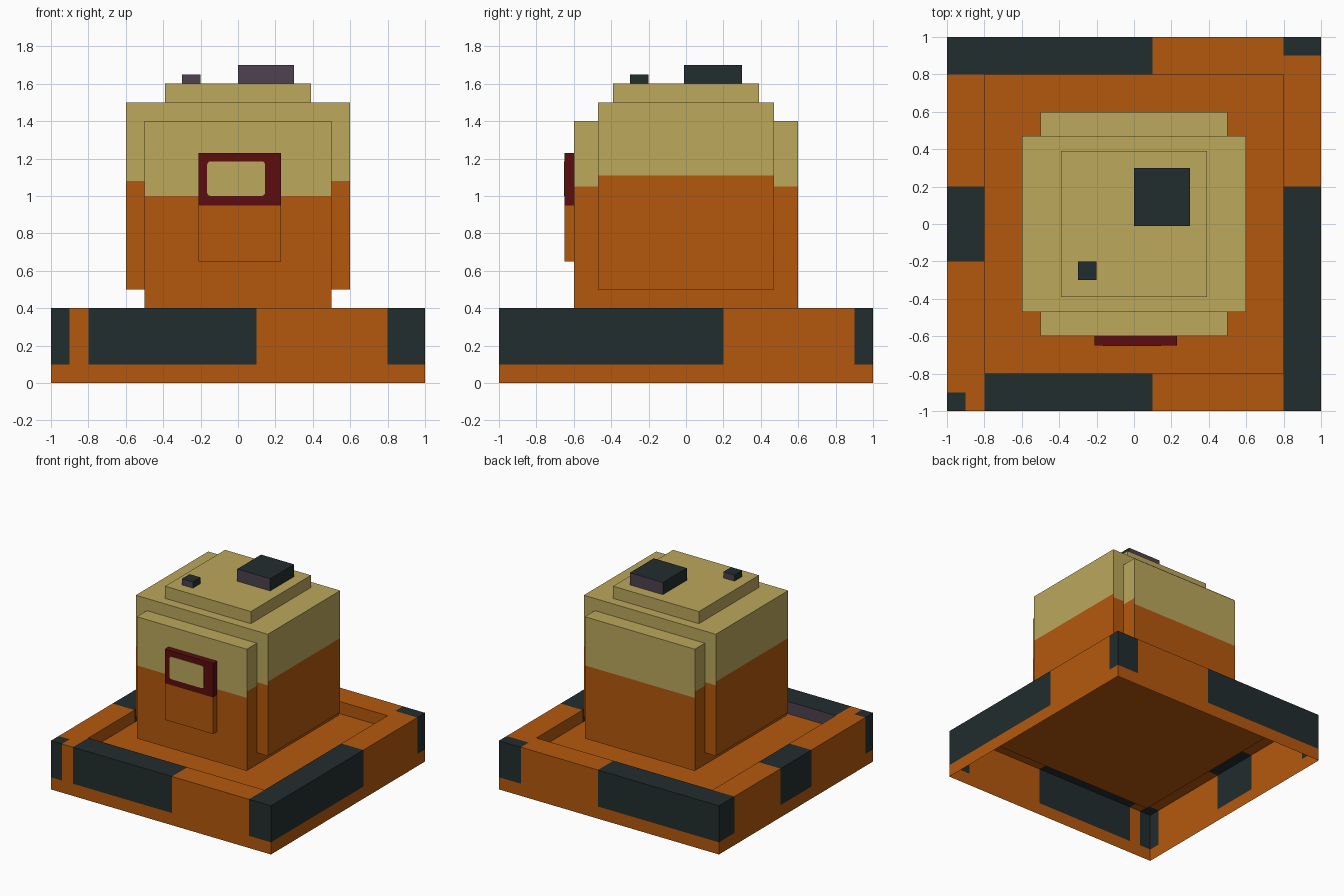
import bpy, bmesh, math
from mathutils import Vector

if "Cube" in bpy.data.objects:
    bpy.data.objects.remove(bpy.data.objects["Cube"])


def material(name, rgb):
    m = bpy.data.materials.new(name)
    m.diffuse_color = (*rgb, 1)
    m.use_nodes = True
    m.node_tree.nodes["Principled BSDF"].inputs["Base Color"].default_value = m.diffuse_color
    return m


ORANGE, KHAKI, DARK, PURPLE, RED = range(5)
MATS = [material("orange", (0.462, 0.098, 0.004)),
        material("khaki", (0.503, 0.392, 0.107)),
        material("charcoal", (0.016, 0.026, 0.027)),
        material("dull_purple", (0.076, 0.054, 0.080)),
        material("dark_red", (0.107, 0.004, 0.005))]


def cut(bm, axis, value):
    """Split every face along one axis-aligned plane."""
    co, no = Vector((0, 0, 0)), Vector((0, 0, 0))
    co[axis], no[axis] = value, 1
    bmesh.ops.bisect_plane(bm, geom=bm.verts[:] + bm.edges[:] + bm.faces[:],
                           plane_co=co, plane_no=no, dist=1e-5)


def finish(name, bm, rule):
    """Colour the faces by rule(centre, normal) and make the object."""
    bm.normal_update()
    for f in bm.faces:
        f.material_index = rule(f.calc_center_median(), f.normal)
    me = bpy.data.meshes.new(name)
    bm.to_mesh(me)
    bm.free()
    for m in MATS:
        me.materials.append(m)
    ob = bpy.data.objects.new(name, me)
    bpy.context.collection.objects.link(ob)
    return ob


def box(name, x, y, z, rule, z_cuts=()):
    bm = bmesh.new()
    bmesh.ops.create_cube(bm, size=1)
    for v in bm.verts:
        v.co = [lo + (c + 0.5) * (hi - lo) for c, (lo, hi) in zip(v.co, (x, y, z))]
    for h in z_cuts:
        cut(bm, 2, h)
    return finish(name, bm, rule)


# Base tray: open-bottomed shell with a raised rim and sunken floor
bm = bmesh.new()
loops = []
for r, z in ((1, 0), (1, 0.4), (0.8, 0.4), (0.8, 0.3)):
    loops.append([bm.verts.new((sx * r, sy * r, z))
                  for sx, sy in ((-1, -1), (1, -1), (1, 1), (-1, 1))])
for a, b in zip(loops, loops[1:]):
    for i in range(4):
        j = (i + 1) % 4
        bm.faces.new((a[i], a[j], b[j], b[i]))
bm.faces.new(loops[-1])

# Dark rim patches as x and y ranges
PATCHES = [(-1, -0.9, -1, -0.9), (-0.8, 0.1, -1, -0.8), (0.8, 1, -1, 0.2),
           (0.8, 1, 0.9, 1), (-1, 0.1, 0.8, 1), (-1, -0.8, -0.2, 0.2)]
for axis in (0, 1):
    for value in sorted({v for p in PATCHES for v in p[2 * axis:2 * axis + 2]}):
        if abs(value) < 1:
            cut(bm, axis, value)
cut(bm, 2, 0.1)


def tray_rule(c, n):
    e = 1e-4
    if c.z < 0.1 or c.z < 0.301:
        on_floor = n.z > 0.5
        if c.z < 0.1 or on_floor:
            return ORANGE
    for x0, x1, y0, y1 in PATCHES:
        if x0 - e < c.x < x1 + e and y0 - e < c.y < y1 + e:
            inner = abs(c.y) < 0.85 and abs(n.y) > 0.5
            return PURPLE if inner else DARK
    return ORANGE


finish("base_tray", bm, tray_rule)

# Hidden support between the tray floor and the body
box("pedestal", (-0.35, 0.35), (-0.35, 0.35), (0.3, 0.45), lambda c, n: ORANGE)

# Two crossing body blocks, khaki above and orange below
box("body_side_block", (-0.6, 0.6), (-0.47, 0.47), (0.5, 1.5),
    lambda c, n: KHAKI if c.z > (1.11 if abs(n.x) > 0.5 else 1.08) else ORANGE,
    (1.08, 1.11))
box("body_front_block", (-0.5, 0.5), (-0.6, 0.6), (0.4, 1.4),
    lambda c, n: KHAKI if c.z > (1.05 if abs(n.x) > 0.5 else 1.0) else ORANGE,
    (1.0, 1.05))
box("roof_plate", (-0.39, 0.39), (-0.39, 0.39), (1.5, 1.6), lambda c, n: KHAKI)


# Roof blocks, purple on the front and back
def roof_rule(c, n):
    return PURPLE if abs(n.y) > 0.5 else DARK


box("large_roof_block", (0, 0.3), (-0.01, 0.3), (1.6, 1.7), roof_rule)
box("small_roof_block", (-0.3, -0.2), (-0.3, -0.2), (1.6, 1.65), roof_rule)

# Door with a red upper half
box("door", (-0.21, 0.23), (-0.65, -0.6), (0.65, 1.23),
    lambda c, n: RED if c.z > 0.95 else ORANGE, (0.95,))

# Rounded window pane on the door
bm = bmesh.new()
rad, x0, x1, z0, z1 = 0.018, -0.165, 0.145, 1.0, 1.185
pts = []
for cx, cz, start in ((x1 - rad, z1 - rad, 0), (x0 + rad, z1 - rad, 90),
                      (x0 + rad, z0 + rad, 180), (x1 - rad, z0 + rad, 270)):
    for k in range(4):
        a = math.radians(start + 30 * k)
        pts.append((cx + rad * math.cos(a), -0.65, cz + rad * math.sin(a)))
face = bm.faces.new([bm.verts.new(p) for p in pts])
ext = bmesh.ops.extrude_face_region(bm, geom=[face])
for v in ext["geom"]:
    if isinstance(v, bmesh.types.BMVert):
        v.co.y -= 0.003
bmesh.ops.recalc_face_normals(bm, faces=bm.faces[:])
finish("door_window", bm, lambda c, n: KHAKI)
